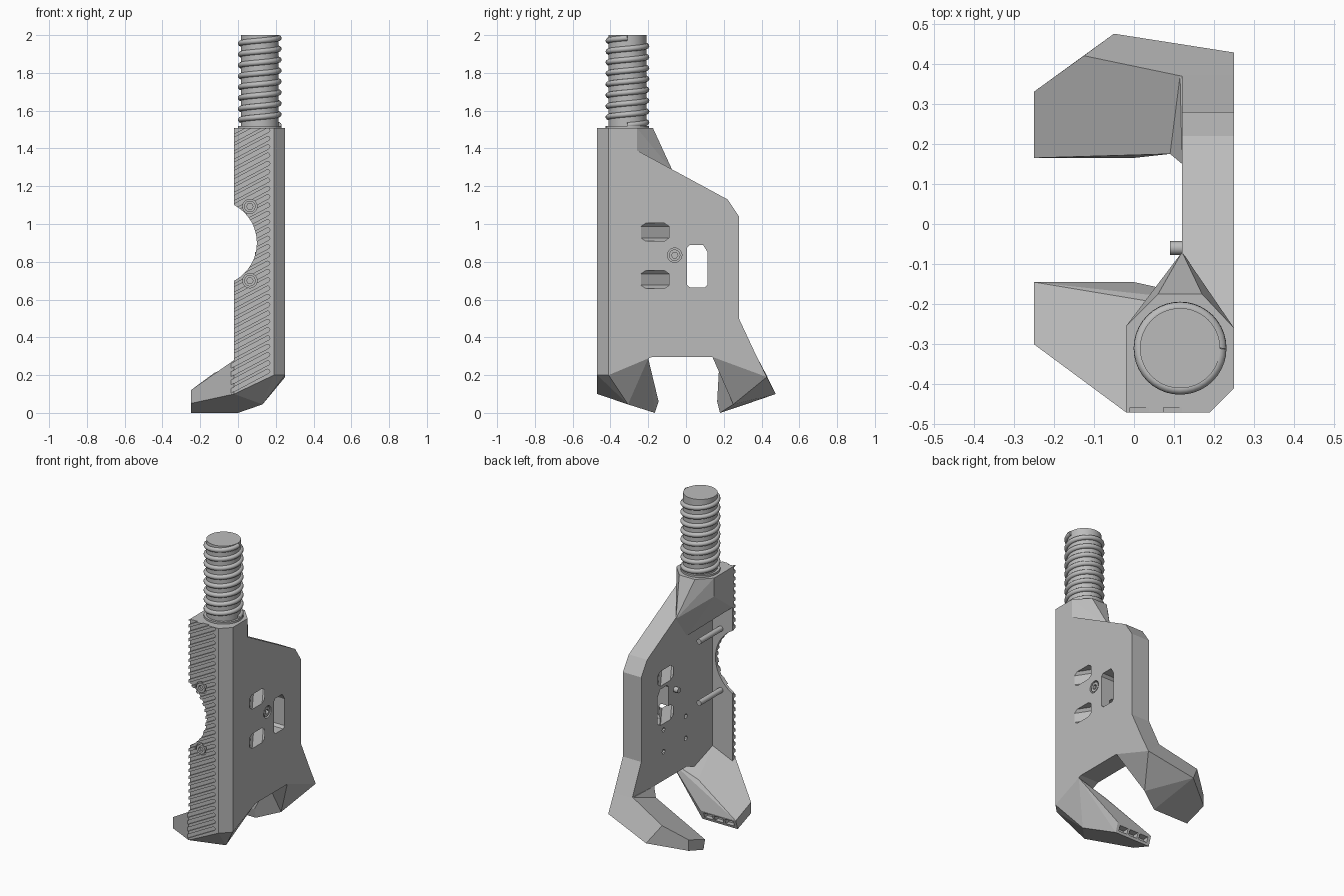
import bpy, bmesh
from math import sin, cos, pi, radians
from mathutils import Vector

if "Cube" in bpy.data.objects:
    bpy.data.objects.remove(bpy.data.objects["Cube"], do_unlink=True)

GREY = (0.5, 0.5, 0.5, 1)
metal = bpy.data.materials.new("plain grey")
metal.diffuse_color = GREY
metal.use_nodes = True
for node in metal.node_tree.nodes:
    if node.type == 'BSDF_PRINCIPLED':
        node.inputs["Base Color"].default_value = GREY


def finish(name, bm):
    bmesh.ops.recalc_face_normals(bm, faces=bm.faces[:])
    mesh = bpy.data.meshes.new(name)
    bm.to_mesh(mesh)
    bm.free()
    mesh.materials.append(metal)
    obj = bpy.data.objects.new(name, mesh)
    bpy.context.collection.objects.link(obj)
    return obj


def prism(name, outlines, axis, lo, hi):
    """Extrude flat outlines along an axis from lo to hi."""
    place = {'x': lambda u, v, t: (t, u, v),
             'y': lambda u, v, t: (u, t, v),
             'z': lambda u, v, t: (u, v, t)}[axis]
    bm = bmesh.new()
    for outline in outlines:
        face = bm.faces.new([bm.verts.new(place(u, v, lo)) for u, v in outline])
        ext = bmesh.ops.extrude_face_region(bm, geom=[face])
        moved = [g for g in ext["geom"] if isinstance(g, bmesh.types.BMVert)]
        bmesh.ops.translate(bm, verts=moved, vec=place(0, 0, hi - lo))
    return finish(name, bm)


def hull(name, points):
    bm = bmesh.new()
    verts = [bm.verts.new(p) for p in points]
    res = bmesh.ops.convex_hull(bm, input=verts)
    loose = {g for g in res["geom_interior"] + res["geom_unused"]
             if isinstance(g, bmesh.types.BMVert)}
    bmesh.ops.delete(bm, geom=list(loose), context='VERTS')
    bmesh.ops.dissolve_limit(bm, angle_limit=radians(4), verts=bm.verts[:], edges=bm.edges[:])
    return finish(name, bm)


def circle(u, v, r, n=48):
    return [(u + r * cos(2 * pi * i / n), v + r * sin(2 * pi * i / n)) for i in range(n)]


def select_only(obj):
    bpy.ops.object.select_all(action='DESELECT')
    obj.select_set(True)
    bpy.context.view_layer.objects.active = obj


def cut(targets, cutter):
    cutter.hide_render = True
    for obj in targets:
        mod = obj.modifiers.new("cut", 'BOOLEAN')
        mod.operation, mod.solver, mod.object = 'DIFFERENCE', 'EXACT', cutter
        select_only(obj)
        bpy.ops.object.modifier_apply(modifier=mod.name)
    bpy.data.objects.remove(cutter, do_unlink=True)


def smooth(obj):
    select_only(obj)
    bpy.ops.object.shade_smooth_by_angle(angle=radians(35))


# Main side plate
plate = prism("side_plate", [[(-.3, .248), (-.18, .296), (.14, .296), (.42, .2), (.28, .5),
                              (.28, 1.04), (.22, 1.13), (-.26, 1.39), (-.3, 1.39)]],
              'x', .12, .25)

# Angle-section column: thin grip wall in front, thick side joining the plate
WALL = -.44
column = prism("grip_wall", [[(-.02, -.47), (.19, -.47), (.25, -.41), (.25, -.28),
                              (.12, -.28), (.12, WALL), (-.02, WALL)]], 'z', .26, 1.45)

# Faceted collar under the stem, tapering down into the wall and plate
octagon = [(-.02, -.47), (.19, -.47), (.25, -.41), (.25, -.26),
           (.17, -.175), (.06, -.175), (-.02, -.255)]
collar = hull("collar", [(x, y, z) for x, y in octagon for z in (1.39, 1.508)]
              + [(.12, -.07, 1.28), (.12, -.18, 1.13), (.12, WALL, 1.2), (-.02, WALL, 1.25)])

# Front jaw
front_jaw = hull("front_jaw", [
    (-.25, -.3, .05), (-.25, -.165, 0), (-.25, -.145, .06), (-.25, -.3, .12),
    (0, -.165, 0), (0, -.145, .06), (-.02, -.47, .1), (-.02, -.47, .28),
    (.19, -.47, .2), (.19, -.47, .28), (.25, -.41, .2), (.25, -.41, .28),
    (.25, -.2, .288), (.12, -.2, .24), (.05, -.195, .225), (.12, WALL, .33), (.13, -.307, .045)])

# Rear jaw: tapering finger and the root that joins it to the plate
ELBOW, KNEE, SHOULDER = (.13, .25, .045), (.09, .175, .24), (.115, .37, .307)
hull("rear_jaw", [
    (-.25, .33, .05), (-.25, .18, 0), (-.25, .165, .06), (-.25, .33, .12),
    (0, .18, 0), (0, .165, .06), (-.05, .475, .1), (-.125, .42, .212),
    (.25, .428, .19), ELBOW, KNEE, SHOULDER])
hull("rear_jaw_root", [(.25, .14, .296), (.12, .15, .296), (.25, .428, .19),
                       (.25, .37, .307), ELBOW, KNEE, SHOULDER])

# Round notch through the grip wall
cut([column], prism("notch_cutter", [circle(-.127, .9, .227)], 'y', -.6, 0))

# Slanted grip grooves on the front face
SLOPE = radians(28)
along = Vector((cos(SLOPE), sin(SLOPE)))
across = Vector((-along.y, along.x))


def groove(z):
    a, r = Vector((-.05, z)), .011
    b = a + along * .235
    ends = [b + r * (sin(t) * along + cos(t) * across)
            for t in (i * pi / 6 for i in range(7))]
    return [tuple(a + r * across)] + [tuple(p) for p in ends] + [tuple(a - r * across)]


cut([column, collar, front_jaw],
    prism("groove_cutter", [groove(.11 + .044 * i) for i in range(32)], 'y', -.5, -.458))

# Window and slanted passages through the plate
cut([plate], prism("window_cutter", [[(.005, .68), (.02, .665), (.1, .665), (.115, .68),
                                      (.115, .85), (.09, .89), (.02, .89), (.005, .875)]],
                   'x', 0, .4))
for z in (.957, .706):
    ring = [(-.075, -.03), (-.05, -.047), (.05, -.047), (.075, -.03),
            (.075, .03), (.05, .047), (-.05, .047), (-.075, .03)]
    cut([plate], hull("passage_cutter", [(x, y + v, z + w) for x, y in
                                         ((.27, -.195), (.1, .067)) for v, w in ring]))

# Small blind holes on the inner face
cut([plate], prism("hole_cutter", [circle(y, z, .015, 8) for y in (.055, -.17)
                                   for z in (.62, .48)], 'x', .1, .16))

# Pockets in the front jaw tip
cut([front_jaw], prism("tip_cutter", [[(x - .03, .016), (x + .03, .016), (x + .03, .048),
                                       (x - .03, .048)] for x in (-.2, -.125, -.05)],
                       'y', -.19, -.1))


# Screws: recessed socket heads with shafts
def screw(name, u, v, axis, face, end, target):
    s = 1 if face > end else -1
    cut([target], prism("bore_cutter", [circle(u, v, .038, 32)], axis, face + .02 * s, face - .02 * s))
    head = prism(name + "_head", [circle(u, v, .03, 32)], axis, face - .028 * s, face - .003 * s)
    cut([head], prism("socket_cutter", [circle(u, v, .017, 6)], axis, face + .02 * s, face - .02 * s))
    smooth(head)
    smooth(prism(name + "_shaft", [circle(u, v, .017, 24)], axis, face - .025 * s, end))


screw("side_screw", -.06, .835, 'x', .25, .09, plate)
for label, z in (("upper", 1.093), ("lower", .7)):
    screw(label + "_front_screw", .063, z, 'y', -.47, -.22, column)

# Threaded stem: round core, base ring and coil
CX, CY = .115, -.31
smooth(prism("stem_core", [circle(CX, CY, .1, 64)], 'z', 1.5, 2.0))
smooth(prism("stem_ring", [circle(CX, CY, .115, 64)], 'z', 1.5, 1.52))
curve = bpy.data.curves.new("stem_coil", 'CURVE')
curve.dimensions = '3D'
curve.bevel_depth = .015
curve.bevel_resolution = 3
curve.use_fill_caps = True
TURNS, STEPS = 8, 40
spline = curve.splines.new('POLY')
spline.points.add(TURNS * STEPS)
for i, p in enumerate(spline.points):
    t = 2 * pi * i / STEPS
    p.co = (CX + .101 * cos(t), CY + .101 * sin(t), 1.523 + .462 * i / (TURNS * STEPS), 1)
curve.materials.append(metal)
coil = bpy.data.objects.new("stem_coil", curve)
bpy.context.collection.objects.link(coil)
